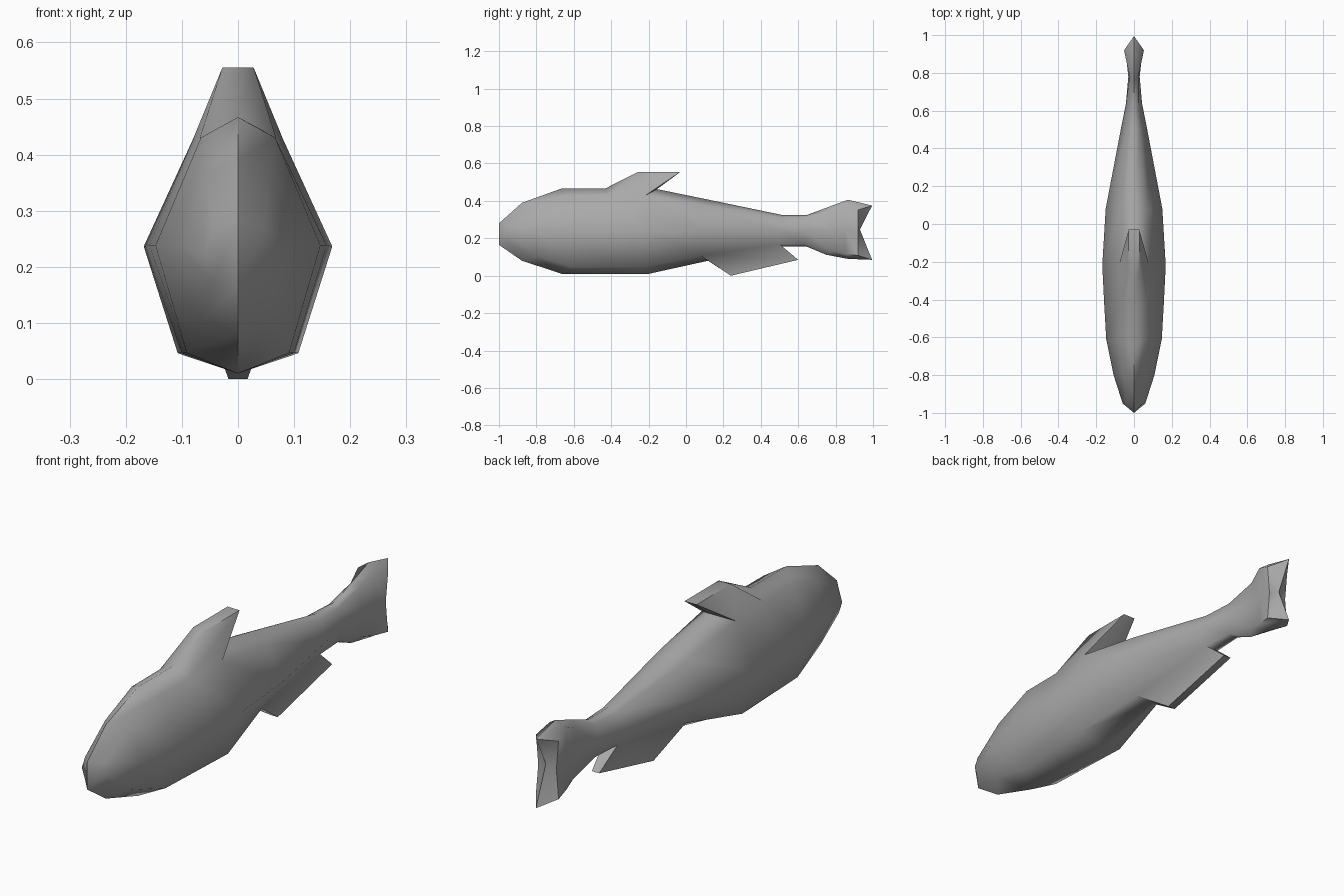
import bpy, bmesh, math

if "Cube" in bpy.data.objects:
    bpy.data.objects.remove(bpy.data.objects["Cube"])

grey = bpy.data.materials.new("fish_grey")
grey.diffuse_color = (0.4, 0.4, 0.4, 1)
grey.use_nodes = True
grey.node_tree.nodes["Principled BSDF"].inputs["Base Color"].default_value = grey.diffuse_color

# Body stations, nose to tail:
# ridge y, belly y, flank y, ridge z, belly z, half width, shoulder and belly width ratios
RINGS = [
    (-1.0, -1.0, -0.95, 0.28, 0.165, 0.06, 0.75, 0.75),
    (-0.877, -0.877, -0.80, 0.39, 0.08, 0.108, 0.52, 0.6),
    (-0.663, -0.663, -0.61, 0.467, 0.01, 0.147, 0.45, 0.62),
    (-0.43, -0.43, -0.42, 0.467, 0.01, 0.158, 0.43, 0.63),
    (-0.155, -0.20, -0.22, 0.463, 0.01, 0.168, 0.48, 0.64),
    (0.118, 0.118, 0.08, 0.407, 0.08, 0.15, 0.45, 0.36),
    (0.513, 0.513, 0.50, 0.325, 0.155, 0.07, 0.45, 0.45),
    (0.647, 0.647, 0.635, 0.325, 0.155, 0.043, 0.55, 0.55),
    (0.76, 0.75, 0.78, 0.367, 0.112, 0.03, 0.75, 0.75),
    (0.866, 0.866, 0.85, 0.406, 0.09, 0.038, 1.0, 1.0),
    (0.995, 0.995, 0.92, 0.375, 0.085, 0.042, 1.25, 1.25),
]

bm = bmesh.new()


def ring(yt, yb, ym, zt, zb, w, up, low):
    h = zt - zb
    right = [(w * up, ym, zb + 0.92 * h), (w, ym, zb + 0.5 * h),
             (w * low, ym, zb + 0.08 * h)]
    left = [(-x, y, z) for x, y, z in reversed(right)]
    pts = [(0, yt, zt)] + right + [(0, yb, zb)] + left
    return [bm.verts.new(p) for p in pts]


rings = [ring(*r) for r in RINGS]


def fin(front, back, y0, z0, y1, z1, half):
    """Draw two body faces out into a swept, flat-edged fin."""
    a, b = [[bm.verts.new((x, y, z)) for x in (-half, 0, half)]
            for y, z in ((y0, z0), (y1, z1))]
    loop = front + back[::-1]
    edge = a + b[::-1]
    for i in range(6):
        j = (i + 1) % 6
        bm.faces.new((loop[i], loop[j], edge[j], edge[i]))
    for i in range(2):
        bm.faces.new((a[i], a[i + 1], b[i + 1], b[i]))


# Body skin, left open where the two fins grow out
gaps = {(3, 0), (3, 7), (5, 3), (5, 4)}
for n in range(len(rings) - 1):
    for i in range(8):
        if (n, i) not in gaps:
            j = (i + 1) % 8
            bm.faces.new((rings[n][i], rings[n][j], rings[n + 1][j], rings[n + 1][i]))

# Dorsal and belly fins
fin([rings[3][i] for i in (7, 0, 1)], [rings[4][i] for i in (7, 0, 1)],
    -0.257, 0.555, -0.03, 0.555, 0.028)
fin([rings[5][i] for i in (5, 4, 3)], [rings[6][i] for i in (5, 4, 3)],
    0.24, 0.0, 0.60, 0.085, 0.017)

# Nose cap with a central upright edge
bm.faces.new(rings[0][0:5])
bm.faces.new(rings[0][4:8] + rings[0][:1])

# Notched tail end
notch = bm.verts.new((0, 0.93, 0.246))
for i in range(8):
    bm.faces.new((rings[-1][i], rings[-1][(i + 1) % 8], notch))

bmesh.ops.recalc_face_normals(bm, faces=bm.faces)
mesh = bpy.data.meshes.new("fish_body")
bm.to_mesh(mesh)
bm.free()
mesh.materials.append(grey)
fish = bpy.data.objects.new("fish_body", mesh)
bpy.context.collection.objects.link(fish)
bpy.context.view_layer.objects.active = fish
fish.select_set(True)
bpy.ops.object.shade_smooth_by_angle(angle=math.radians(62))
